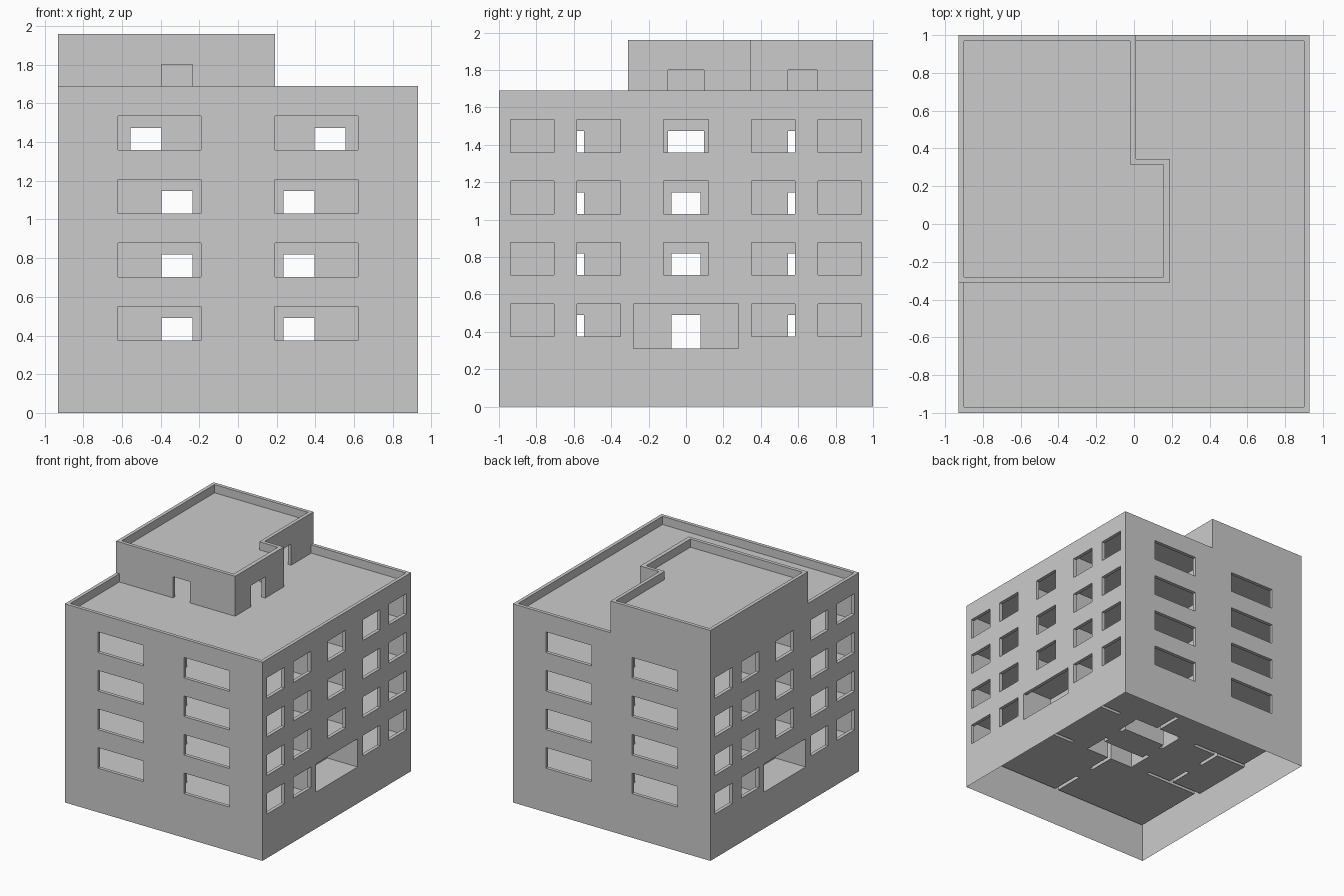
import bpy, bmesh

if "Cube" in bpy.data.objects:
    bpy.data.objects.remove(bpy.data.objects["Cube"])

X, Y, T = 0.93, 1.0, 0.03            # half width, half depth, wall thickness
FLOORS = [0.31, 0.638, 0.966, 1.294]  # storey floor heights
ROOF, PARAPET, TOP = 1.62, 1.69, 1.96
CEIL, DOOR_H = 0.295, 0.18
SIGNS = (-1, 1)

grey = bpy.data.materials.new("plain_grey")
grey.diffuse_color = (0.6, 0.6, 0.6, 1)
grey.use_nodes = True
grey.node_tree.nodes["Principled BSDF"].inputs["Base Color"].default_value = grey.diffuse_color


def prism(bm, pts, z0, z1):
    """Extrude a counter-clockwise outline from z0 to z1."""
    lo = [bm.verts.new((x, y, z0)) for x, y in pts]
    hi = [bm.verts.new((x, y, z1)) for x, y in pts]
    bm.faces.new(lo[::-1])
    bm.faces.new(hi)
    n = len(pts)
    for i in range(n):
        j = (i + 1) % n
        bm.faces.new((lo[i], lo[j], hi[j], hi[i]))


def box(bm, xa, xb, ya, yb, z0, z1):
    xa, xb = sorted((xa, xb))
    ya, yb = sorted((ya, yb))
    prism(bm, [(xa, ya), (xb, ya), (xb, yb), (xa, yb)], z0, z1)


def make(name, bm, helper=False):
    me = bpy.data.meshes.new(name)
    bm.to_mesh(me)
    bm.free()
    me.materials.append(grey)
    ob = bpy.data.objects.new(name, me)
    bpy.context.collection.objects.link(ob)
    ob.hide_render = helper
    return ob


# Main block
bm = bmesh.new()
box(bm, -X, X, -Y, Y, 0, PARAPET)
building = make("building", bm)

# Stepped penthouse on the roof
bm = bmesh.new()
prism(bm, [(-X, -0.31), (0.19, -0.31), (0.19, 0.345), (0.01, 0.345),
           (0.01, Y), (-X, Y)], 1.605, TOP)
penthouse = make("penthouse_mass", bm, True)

# Rooms and roof recesses
bm = bmesh.new()
for z in FLOORS:
    top = z + CEIL
    for s in SIGNS:
        for t in SIGNS:
            box(bm, s * 0.015, s * 0.9, t * 0.31, t * 0.97, z, top)
        box(bm, s * 0.23, s * 0.615, -0.28, 0.28, z, top)
        box(bm, s * 0.645, s * 0.9, -0.28, 0.28, z, top)
    box(bm, -0.2, 0.2, -0.13, 0.13, z, top)
inner = [(-0.9, -0.28), (0.155, -0.28), (0.155, 0.315), (-0.02, 0.315),
         (-0.02, 0.97), (-0.9, 0.97)]
prism(bm, inner, ROOF, 1.86)
prism(bm, inner, 1.89, 2.1)
prism(bm, [(-0.9, -0.97), (0.9, -0.97), (0.9, 0.97), (0.01, 0.97), (0.01, 0.345),
           (0.19, 0.345), (0.19, -0.31), (-0.9, -0.31)], ROOF, 2.1)
rooms = make("room_voids", bm, True)

# Doorways
bm = bmesh.new()
for i, z in enumerate(FLOORS):
    top = z + DOOR_H
    last = i == len(FLOORS) - 1
    x0 = 0.395 if last else 0.235
    half = 0.095 if last else 0.077
    for s in SIGNS:
        box(bm, -0.04, 0.04, s * 0.545, s * 0.705, z, top)
        for t in SIGNS:
            box(bm, s * x0, s * (x0 + 0.16), t * 0.26, t * 0.33, z, top)
        for x in (0.215, 0.63):
            box(bm, s * (x - 0.03), s * (x + 0.03), -half, half, z, top)
z, top = ROOF, ROOF + DOOR_H
box(bm, -0.395, -0.235, -0.34, -0.25, z, top)
box(bm, 0.13, 0.22, -0.095, 0.095, z, top)
box(bm, -0.05, 0.04, 0.545, 0.70, z, top)
doors = make("door_voids", bm, True)

# Windows and ground floor entrances
bm = bmesh.new()
for i, z in enumerate(FLOORS):
    lo, hi = z + 0.065, z + 0.24
    for s in SIGNS:
        for t in SIGNS:
            box(bm, s * 0.19, s * 0.62, t * 0.95, t * 1.05, lo, hi)
            for y in (0.35, 0.705):
                box(bm, s * 0.88, s * 0.98, t * y, t * (y + 0.233), lo, hi)
        if i:
            box(bm, s * 0.88, s * 0.98, -0.12, 0.12, lo, hi)
        else:
            box(bm, s * 0.88, s * 0.98, -0.28, 0.28, z, hi)
windows = make("window_voids", bm, True)

# Combine
for cutter, op in ((penthouse, 'UNION'), (rooms, 'DIFFERENCE'),
                   (doors, 'DIFFERENCE'), (windows, 'DIFFERENCE')):
    mod = building.modifiers.new(cutter.name, 'BOOLEAN')
    mod.operation, mod.object, mod.solver = op, cutter, 'EXACT'
deps = bpy.context.evaluated_depsgraph_get()
result = bpy.data.meshes.new_from_object(building.evaluated_get(deps))
building.modifiers.clear()
building.data = result
for helper in (penthouse, rooms, doors, windows):
    bpy.data.objects.remove(helper)

# Open underside, as seen from below
bm = bmesh.new()
bm.from_mesh(result)
under = [f for f in bm.faces if all(v.co.z < 0.001 for v in f.verts)]
bmesh.ops.delete(bm, geom=under, context='FACES')
bm.to_mesh(result)
bm.free()
